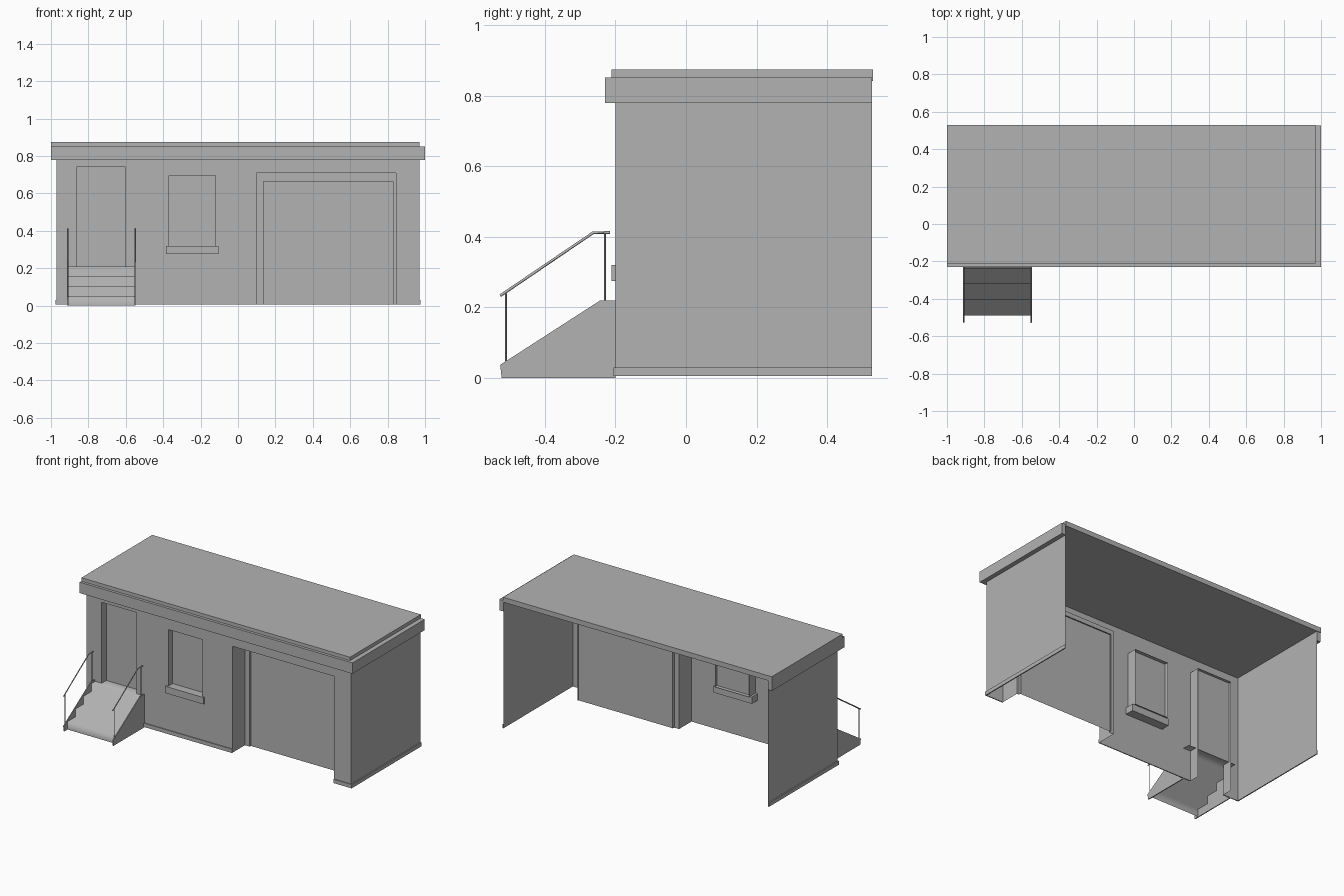
import bpy, bmesh
from mathutils import Vector

cube = bpy.data.objects.get("Cube")
if cube:
    bpy.data.objects.remove(cube, do_unlink=True)

grey = bpy.data.materials.new("plain_grey")
grey.use_nodes = True
GREY = (0.45, 0.45, 0.45, 1)
grey.diffuse_color = GREY
grey.node_tree.nodes["Principled BSDF"].inputs["Base Color"].default_value = GREY


def finish(name, bm, smooth=False):
    mesh = bpy.data.meshes.new(name)
    for f in bm.faces:
        f.smooth = smooth
    bm.to_mesh(mesh)
    bm.free()
    mesh.materials.append(grey)
    ob = bpy.data.objects.new(name, mesh)
    bpy.context.collection.objects.link(ob)
    return ob


def box(name, x0, x1, y0, y1, z0, z1):
    bm = bmesh.new()
    bmesh.ops.create_cube(bm, size=1)
    for v in bm.verts:
        v.co = ((x0, x1)[v.co.x > 0], (y0, y1)[v.co.y > 0], (z0, z1)[v.co.z > 0])
    return finish(name, bm)


def strip(name, points, direction, closed=False, smooth=False):
    """Sweep a line of points along a direction into a sheet."""
    bm = bmesh.new()
    d = Vector(direction)
    a = [bm.verts.new(p) for p in points]
    b = [bm.verts.new(Vector(p) + d) for p in points]
    n = len(points)
    for i in range(n if closed else n - 1):
        j = (i + 1) % n
        bm.faces.new((a[i], a[j], b[j], b[i]))
    return finish(name, bm, smooth)


def sheet(name, x0, x1, z0, z1, y, holes=()):
    """Upright sheet facing the front, with rectangular openings."""
    xs = sorted({x0, x1, *[h[0] for h in holes], *[h[1] for h in holes]})
    zs = sorted({z0, z1, *[h[2] for h in holes], *[h[3] for h in holes]})
    bm = bmesh.new()
    for xa, xb in zip(xs, xs[1:]):
        for za, zb in zip(zs, zs[1:]):
            cx, cz = (xa + xb) / 2, (za + zb) / 2
            if any(h[0] < cx < h[1] and h[2] < cz < h[3] for h in holes):
                continue
            bm.faces.new([bm.verts.new(p) for p in
                          ((xa, y, za), (xb, y, za), (xb, y, zb), (xa, y, zb))])
    bmesh.ops.remove_doubles(bm, verts=bm.verts, dist=0.0001)
    return finish(name, bm)


def reveal(name, hole, y, depth, closed=False):
    """Inner sides of an opening."""
    x0, x1, z0, z1 = hole
    pts = [(x0, y, z0), (x0, y, z1), (x1, y, z1), (x1, y, z0)]
    return strip(name, pts, (0, depth, 0), closed)


def tube(name, points, radius):
    curve = bpy.data.curves.new(name, "CURVE")
    curve.dimensions = "3D"
    curve.bevel_depth = radius
    curve.bevel_resolution = 0
    curve.use_fill_caps = True
    sp = curve.splines.new("POLY")
    sp.points.add(len(points) - 1)
    for p, co in zip(sp.points, points):
        p.co = (*co, 1)
    curve.materials.append(grey)
    ob = bpy.data.objects.new(name, curve)
    bpy.context.collection.objects.link(ob)


FRONT, BACK, BASE, SIDE = -0.2, 0.527, 0.005, 0.97
door = (-0.86, -0.605, BASE, 0.745)
window = (-0.37, -0.12, 0.32, 0.695)
garage = (0.10, 0.845, BASE, 0.71)

# Shell: front wall and two side walls, open at the back
sheet("front_wall", -SIDE, SIDE, BASE, 0.85, FRONT, (door, window, garage))
for name, x in (("left_wall", SIDE), ("right_wall", -SIDE)):
    strip(name, [(x, FRONT, BASE), (x, BACK, BASE)], (0, 0, 0.845))

# Door and window set into the wall
reveal("door_reveal", door, FRONT, 0.07)
sheet("door_panel", door[0], door[1], 0.205, door[3], FRONT + 0.05)
reveal("window_reveal", window, FRONT, 0.07, True)
sheet("window_pane", *window, FRONT + 0.045)
box("window_sill", -0.385, -0.105, -0.212, -0.14, 0.275, 0.32)

# Garage opening with frame and recessed panel
reveal("garage_reveal", garage, FRONT, 0.13)
panel = (0.135, 0.83, BASE, 0.665)
sheet("garage_frame", *garage, FRONT + 0.13, (panel,))
reveal("garage_frame_edge", panel, FRONT + 0.13, 0.02)
sheet("garage_panel", *panel, FRONT + 0.142)

# Plinth around the foot of the walls
OUT = 0.977
box("front_plinth_right", -OUT, door[0], -0.206, FRONT, BASE, 0.03)
box("front_plinth_middle", door[1], garage[0], -0.206, FRONT, BASE, 0.03)
box("front_plinth_left", garage[1], OUT, -0.206, FRONT, BASE, 0.03)
box("side_plinth_left", SIDE, OUT, -0.206, BACK, BASE, 0.03)
box("side_plinth_right", -OUT, -SIDE, -0.206, BACK, BASE, 0.03)

# Roof slab and fascia
box("roof", -1, SIDE, -0.212, 0.53, 0.842, 0.875)
box("front_fascia", -1, 1, -0.23, FRONT, 0.78, 0.852)
box("left_fascia", SIDE, 1, FRONT, BACK, 0.78, 0.852)
box("right_fascia", -1, -SIDE, FRONT, BACK, 0.78, 0.852)

# Steps as one folded sheet
LEFT, RIGHT = -0.55, -0.91
profile, z = [(RIGHT, -0.49, 0.0)], 0.0
for i in range(4):
    y = -0.49 + 0.084 * i
    z = 0.052 * (i + 1)
    profile.append((RIGHT, y, z))
    profile.append((RIGHT, y + 0.084 if i < 3 else -0.15, z))
strip("steps", profile, (LEFT - RIGHT, 0, 0), smooth=True)

# Stringers and handrails on both sides of the steps
side_profile = [(-0.523, 0), (-0.527, 0.037), (-0.243, 0.22), (-0.2, 0.22), (-0.2, 0)]
for name, x in (("left", LEFT), ("right", RIGHT)):
    bm = bmesh.new()
    f = bm.faces.new([bm.verts.new((x - 0.003, y, z)) for y, z in side_profile])
    ext = bmesh.ops.extrude_face_region(bm, geom=[f], use_keep_orig=True)
    moved = [v for v in ext["geom"] if isinstance(v, bmesh.types.BMVert)]
    bmesh.ops.translate(bm, verts=moved, vec=(0.006, 0, 0))
    bmesh.ops.recalc_face_normals(bm, faces=bm.faces)
    finish(name + "_stringer", bm)
    tube(name + "_handrail", [(x, -0.527, 0.233), (x, -0.263, 0.412), (x, -0.215, 0.412)], 0.004)
    tube(name + "_lower_post", [(x, -0.511, 0.04), (x, -0.511, 0.24)], 0.003)
    tube(name + "_upper_post", [(x, -0.23, 0.21), (x, -0.23, 0.41)], 0.003)
